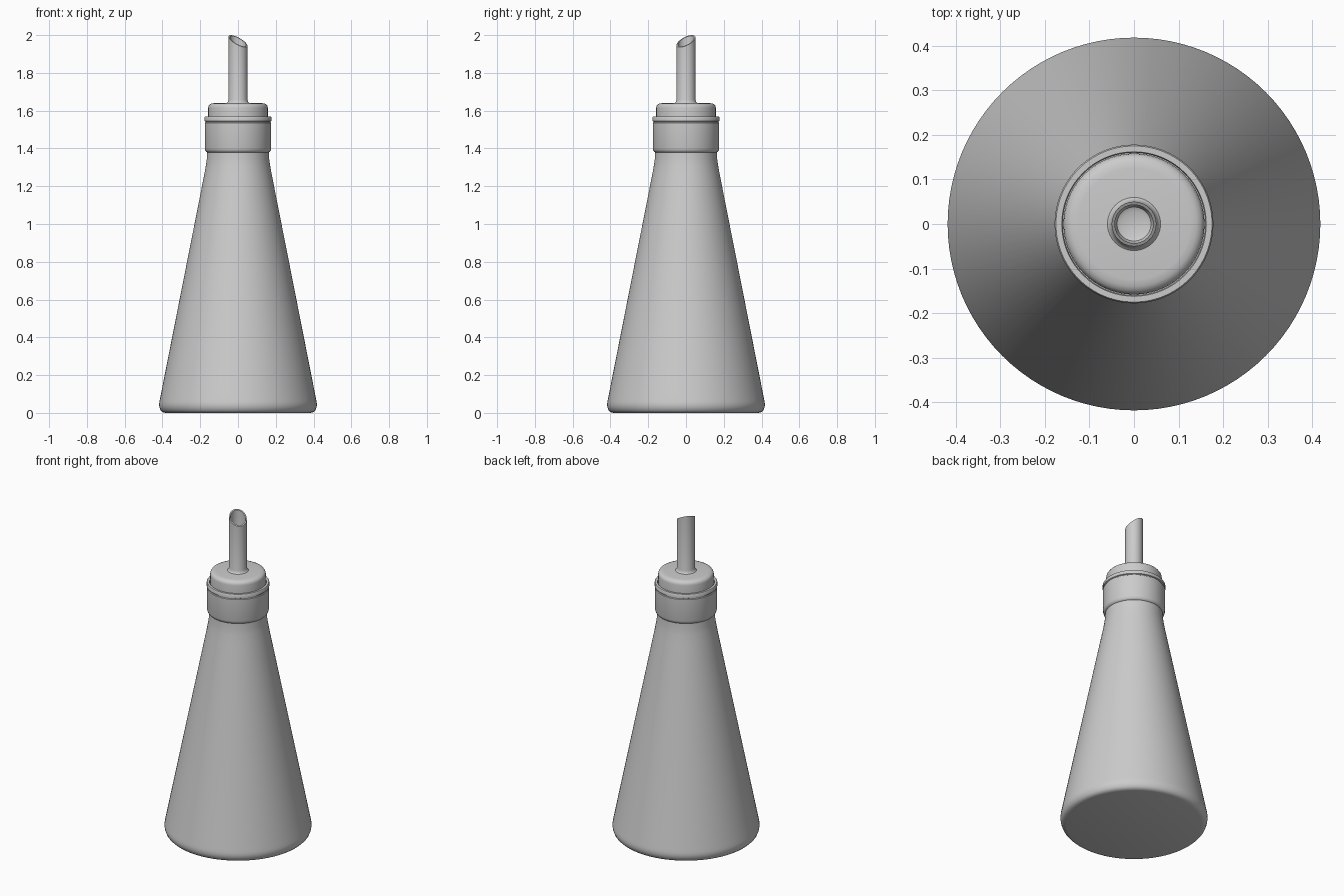
import bpy, bmesh, math

SEGMENTS = 96

cube = bpy.data.objects.get("Cube")
if cube:
    bpy.data.objects.remove(cube, do_unlink=True)

grey = bpy.data.materials.new("satin grey")
grey.use_nodes = True
colour = (0.6, 0.6, 0.6, 1)
grey.diffuse_color = colour
grey.node_tree.nodes["Principled BSDF"].inputs["Base Color"].default_value = colour


def lathe(name, profile, cut=None):
    """Revolve (radius, z) points about z; cut = (height, slope, direction) slants the upper rings."""
    bm = bmesh.new()
    rings = []
    for r, z in profile:
        ring = []
        for i in range(SEGMENTS):
            a = 2 * math.pi * i / SEGMENTS
            lift = 0
            if cut and z >= cut[0]:
                lift = cut[1] * r * math.cos(a - cut[2])
            ring.append(bm.verts.new((r * math.cos(a), r * math.sin(a), z + lift)))
        rings.append(ring)
    for low, high in zip(rings, rings[1:]):
        for i in range(SEGMENTS):
            j = (i + 1) % SEGMENTS
            bm.faces.new((low[i], low[j], high[j], high[i]))
    bm.faces.new(list(reversed(rings[0])))
    bm.faces.new(rings[-1])
    mesh = bpy.data.meshes.new(name)
    bm.to_mesh(mesh)
    bm.free()
    mesh.materials.append(grey)
    obj = bpy.data.objects.new(name, mesh)
    bpy.context.collection.objects.link(obj)
    bpy.ops.object.select_all(action='DESELECT')
    obj.select_set(True)
    bpy.context.view_layer.objects.active = obj
    bpy.ops.object.shade_smooth_by_angle(angle=math.radians(35))
    return obj


# Conical bottle with a rounded foot and a short straight neck
lathe("bottle_body", [
    (0.385, 0), (0.4, 0.004), (0.41, 0.014), (0.416, 0.03), (0.418, 0.045), (0.416, 0.06),
    (0.412, 0.08), (0.179, 1.26), (0.17, 1.31), (0.165, 1.345), (0.163, 1.39)])

# Collar with a fine groove under its rim
lathe("collar", [
    (0.16, 1.378), (0.167, 1.381), (0.173, 1.388), (0.176, 1.4), (0.176, 1.535),
    (0.172, 1.538), (0.172, 1.542), (0.178, 1.545), (0.178, 1.563), (0.175, 1.568),
    (0.162, 1.568), (0.16, 1.56)])

# Stopper cap with a rounded top edge
lathe("stopper_cap", [
    (0.158, 1.55), (0.158, 1.615), (0.156, 1.625), (0.15, 1.633), (0.14, 1.638), (0.125, 1.64)])

# Hollow pouring spout with a flared foot and a slanted mouth
lathe("pouring_spout", [
    (0.062, 1.638), (0.057, 1.642), (0.053, 1.648), (0.05, 1.658), (0.05, 1.968), (0.043, 1.968),
    (0.043, 1.665), (0.038, 1.653), (0.028, 1.648)],
    cut=(1.9, 0.64, math.radians(140)))
